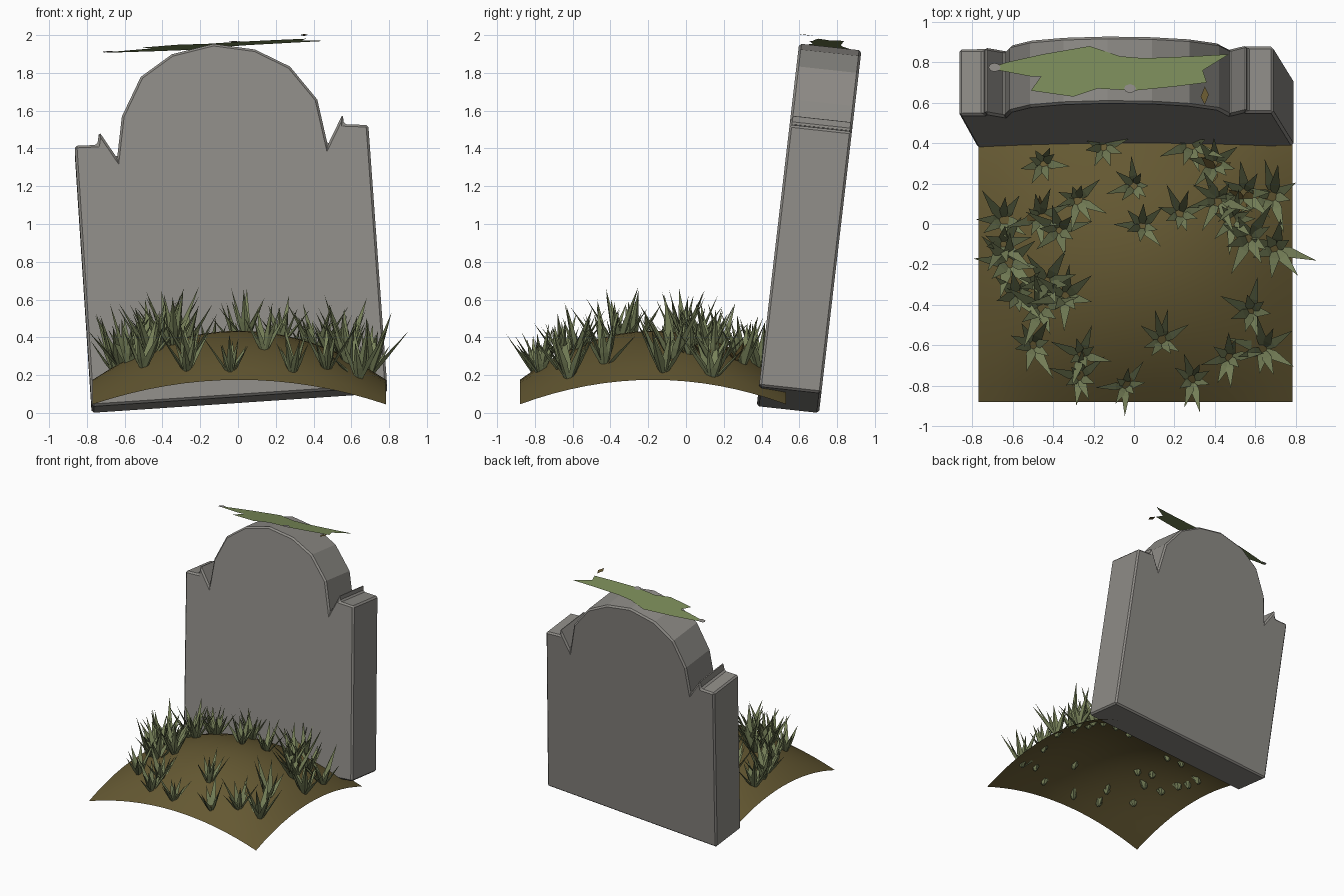
import bpy
import bmesh
import math
import random
from mathutils import Vector

random.seed(7)

default = bpy.data.objects.get("Cube")
if default:
    bpy.data.objects.remove(default, do_unlink=True)


def make_material(name, color):
    mat = bpy.data.materials.new(name)
    mat.use_nodes = True
    rgba = (*color, 1)
    mat.diffuse_color = rgba
    shader = mat.node_tree.nodes["Principled BSDF"]
    shader.inputs["Base Color"].default_value = rgba
    shader.inputs["Roughness"].default_value = 0.9
    return mat


stone_grey = make_material("stone grey", (0.27, 0.26, 0.24))
earth_brown = make_material("earth brown", (0.128, 0.098, 0.032))
grass_green = make_material("grass green", (0.185, 0.22, 0.1))
moss_green = make_material("moss green", (0.195, 0.26, 0.1))
dead_leaf_brown = make_material("dead leaf brown", (0.14, 0.1, 0.03))


def finish(name, bm, *materials):
    mesh = bpy.data.meshes.new(name)
    bm.normal_update()
    bm.to_mesh(mesh)
    bm.free()
    for mat in materials:
        mesh.materials.append(mat)
    obj = bpy.data.objects.new(name, mesh)
    bpy.context.collection.objects.link(obj)
    return obj


# Headstone: broken shouldered outline, leaning back and rolled sideways
outline = [(-.775, .035), (.79, .14), (.69, 1.525), (.56, 1.53), (.555, 1.585),
           (.475, 1.42), (.42, 1.66), (.275, 1.835), (.09, 1.925), (-.13, 1.955),
           (-.35, 1.9), (-.515, 1.78), (-.615, 1.57), (-.64, 1.35),
           (-.735, 1.49), (-.745, 1.42), (-.865, 1.415)]
bm = bmesh.new()
front = bm.faces.new([bm.verts.new((x, 0.37 + 0.117 * z, z)) for x, z in outline])
extruded = bmesh.ops.extrude_face_region(bm, geom=[front], use_keep_orig=True)
back_verts = [g for g in extruded["geom"] if isinstance(g, bmesh.types.BMVert)]
bmesh.ops.translate(bm, verts=back_verts, vec=(0, 0.33, -0.036))
bmesh.ops.recalc_face_normals(bm, faces=bm.faces)
headstone = finish("headstone", bm, stone_grey)
bevel = headstone.modifiers.new("chipped edges", "BEVEL")
bevel.width = 0.022
bevel.segments = 1
bevel.limit_method = "ANGLE"
bevel.angle_limit = math.radians(40)


# Earth mound: an open domed sheet
HALF_X, HALF_Y, MID_X, MID_Y = 0.777, 0.705, 0.007, -0.175


def mound_height(x, y):
    a = 1 - ((x - MID_X) / HALF_X) ** 2
    b = 1 - ((y - MID_Y) / HALF_Y) ** 2
    return 0.045 + 0.13 * (a + b + a * b)


bm = bmesh.new()
bmesh.ops.create_grid(bm, x_segments=16, y_segments=16, size=1)
for v in bm.verts:
    x, y = v.co.x * HALF_X + MID_X, v.co.y * HALF_Y + MID_Y
    v.co = (x, y, mound_height(x, y))
for f in bm.faces:
    f.smooth = True
finish("earth_mound", bm, earth_brown)


# Grass: pointed, ridged blades fanned out around each root
def add_blade(bm, root, angle, reach, height, width, mat):
    out = Vector((math.cos(angle), math.sin(angle), 0))
    side = Vector((-out.y, out.x, 0))
    up = Vector((0, 0, 1))
    rings = []
    for along, wide in ((0, 0.45), (0.36, 1)):
        centre = root + out * (reach * along * 0.85 + 0.004) + up * height * along
        rings.append([bm.verts.new(centre + side * width * wide / 2),
                      bm.verts.new(centre - side * width * wide / 2),
                      bm.verts.new(centre + (out - up * 0.3) * width * wide * 0.3)])
    tip = bm.verts.new(root + out * reach + up * height)
    low, mid = rings
    for i in range(3):
        j = (i + 1) % 3
        bm.faces.new((low[i], low[j], mid[j], mid[i])).material_index = mat
        bm.faces.new((mid[i], mid[j], tip)).material_index = mat
    bm.faces.new(low[::-1]).material_index = mat


roots = [(-.45, .3), (-.15, .38), (.28, .39), (0, .19), (-.28, .12), (-.65, .02),
         (-.47, .03), (-.37, -.03), (.04, -.01), (.23, .05), (.4, .3), (.42, .12),
         (.55, .15), (.69, .14), (.49, .02), (.57, -.07), (.7, -.12), (-.65, -.1),
         (-.62, -.19), (-.58, -.35), (-.43, -.29), (-.46, -.42), (-.34, -.36),
         (-.5, -.6), (-.26, -.65), (-.27, -.76), (-.04, -.8), (.29, -.77),
         (.14, -.58), (.58, -.43), (.64, -.62), (.47, -.66)]
bm = bmesh.new()
for x, y in roots:
    root = Vector((x, y, mound_height(x, y) - 0.03))
    turn = random.uniform(0, math.tau)
    size = random.uniform(0.9, 1.1) * (0.85 + 0.4 * abs(x))
    count = 8
    for k in range(count):
        angle = turn + math.tau * (k + random.uniform(-0.3, 0.3)) / count
        reach = random.uniform(0.07, 0.19) * size
        height = random.uniform(0.16, 0.31) * size
        add_blade(bm, root, angle, reach, height, 0.046 * size, 0)
# Withered blades lying low among the tufts
for x, y in ((.4, .27), (-.47, .05), (.54, .12)):
    root = Vector((x, y, mound_height(x, y)))
    for k in range(3):
        add_blade(bm, root, k * 2 + x, 0.09, 0.1, 0.05, 1)
bmesh.ops.recalc_face_normals(bm, faces=bm.faces)
finish("grass_tufts", bm, grass_green, dead_leaf_brown)


# Thin sheets lying over the top of the stone
def add_sheet(name, points, lift, mat):
    bm = bmesh.new()
    bm.faces.new([bm.verts.new((x, y, 1.953 + lift + 0.06 * x - 0.13 * (y - 0.75)))
                  for x, y in points])
    return finish(name, bm, mat)


add_sheet("moss_sheet",
          [(-.72, .77), (-.51, .73), (-.46, .73), (-.51, .66), (-.3, .63),
           (-.18, .67), (0, .66), (.2, .68), (.36, .7), (.34, .76), (.47, .84),
           (.3, .83), (.05, .82), (-.07, .83), (-.22, .88), (-.45, .84),
           (-.63, .8)], 0, moss_green)
add_sheet("dead_leaf", [(.35, .59), (.37, .64), (.35, .68), (.33, .63)],
          0.012, dead_leaf_brown)
for name, cx, cy in (("left_lichen_spot", -.69, .775), ("middle_lichen_spot", -.02, .67)):
    add_sheet(name, [(cx + 0.03 * math.cos(k * math.pi / 4),
                      cy + 0.022 * math.sin(k * math.pi / 4)) for k in range(8)],
              0.004, stone_grey)
